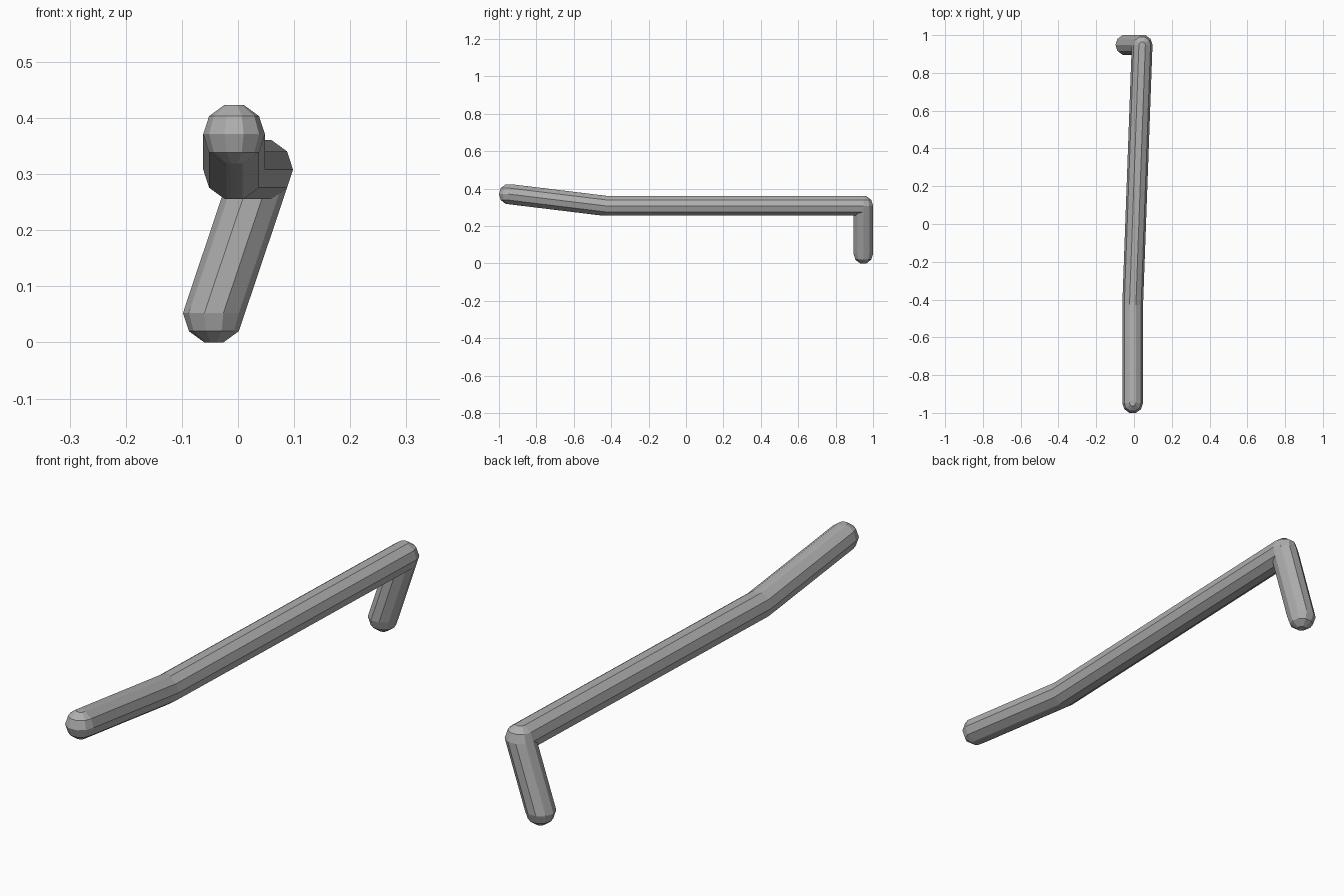
import bpy
import bmesh
from math import sin, cos, pi, radians
from mathutils import Vector

RADIUS = 0.055
SIDES = 10

cube = bpy.data.objects.get("Cube")
if cube:
    bpy.data.objects.remove(cube, do_unlink=True)

# Plain grey metal
grey = bpy.data.materials.new("grey_metal")
grey.use_nodes = True
colour = (0.43, 0.43, 0.43, 1)
grey.diffuse_color = colour
grey.node_tree.nodes["Principled BSDF"].inputs["Base Color"].default_value = colour


def ball_points(centre):
    """Points of a faceted ball with flat top and bottom caps."""
    rings = SIDES // 2
    for i in range(rings):
        polar = (i + 0.5) * pi / rings
        for j in range(SIDES):
            turn = 2 * pi * j / SIDES
            yield Vector(centre) + RADIUS * Vector(
                (sin(polar) * cos(turn), sin(polar) * sin(turn), cos(polar)))


def rod(name, start, end):
    """Rod formed as the hull around a ball at each end."""
    bm = bmesh.new()
    for centre in (start, end):
        for p in ball_points(centre):
            bm.verts.new(p)
    hull = bmesh.ops.convex_hull(bm, input=bm.verts[:])
    inner = {g for g in hull["geom_interior"] + hull["geom_unused"]
             if isinstance(g, bmesh.types.BMVert)}
    bmesh.ops.delete(bm, geom=list(inner), context="VERTS")
    # Merge the flat facets
    bmesh.ops.dissolve_limit(bm, angle_limit=radians(0.5),
                             verts=bm.verts[:], edges=bm.edges[:])
    bmesh.ops.recalc_face_normals(bm, faces=bm.faces[:])
    mesh = bpy.data.meshes.new(name)
    bm.to_mesh(mesh)
    bm.free()
    mesh.materials.append(grey)
    obj = bpy.data.objects.new(name, mesh)
    bpy.context.collection.objects.link(obj)
    return obj


# Centre line of the bent bar, from the raised tip to the foot of the hook
tip = (-0.007, -0.948, 0.371)
bend = (-0.007, -0.43, 0.308)
corner = (0.043, 0.948, 0.308)
foot = (-0.043, 0.948, 0.0523)

rod("raised_tip", tip, bend)
rod("long_bar", bend, corner)
rod("hook_leg", corner, foot)
